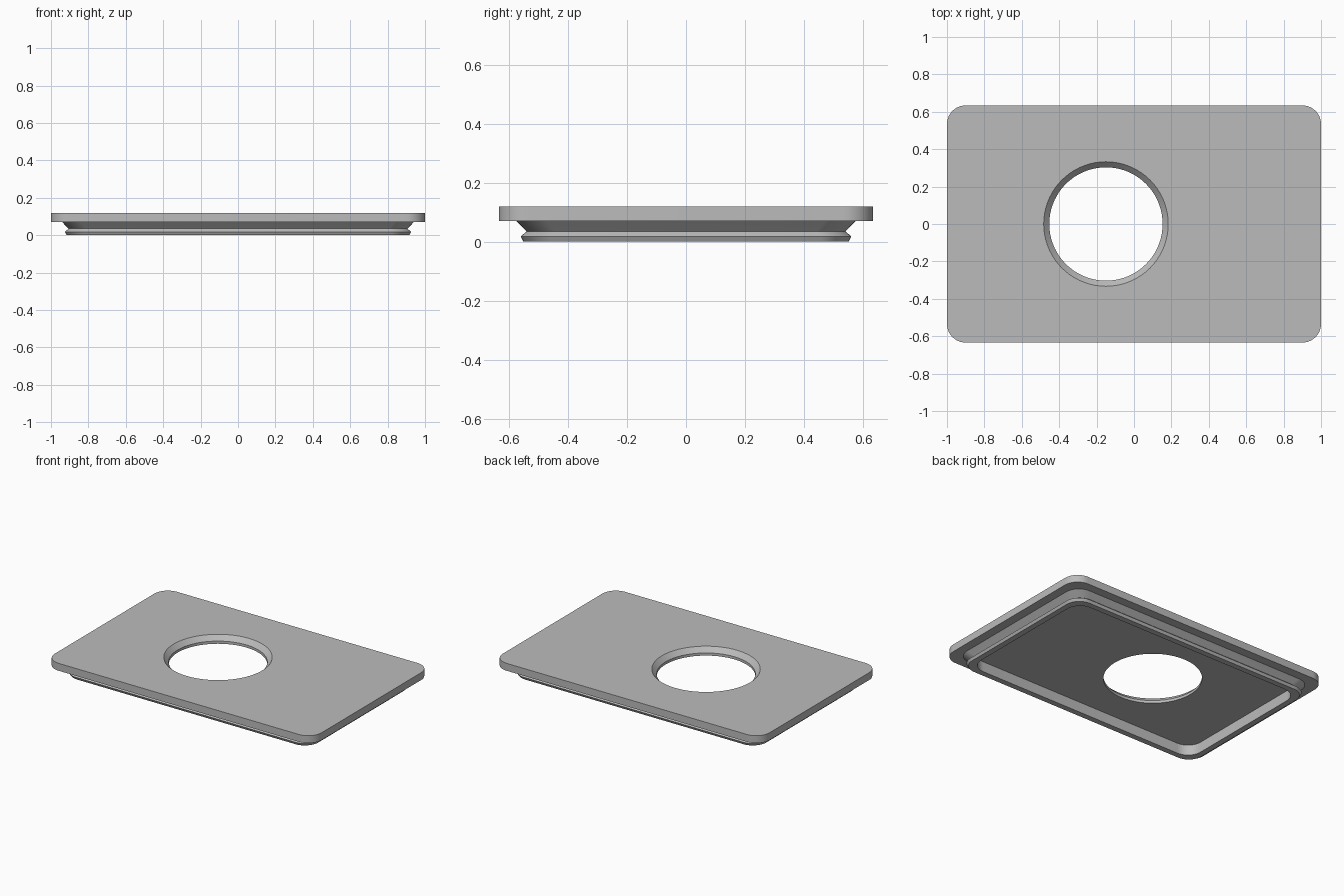
import bpy
import bmesh
from math import cos, sin, pi

cube = bpy.data.objects.get("Cube")
if cube:
    bpy.data.objects.remove(cube)

grey = bpy.data.materials.new("Light grey")
grey.use_nodes = True
colour = (0.5, 0.5, 0.5, 1)
grey.diffuse_color = colour
grey.node_tree.nodes["Principled BSDF"].inputs["Base Color"].default_value = colour

HALF_X, HALF_Y = 1.0, 0.634
HOLE_X = -0.15
CORNER_STEPS, HOLE_STEPS = 10, 72


def rounded_rectangle(bm, inset, z, radius):
    """Ring of vertices round a rectangle inset from the plate's outline."""
    ring = []
    for quarter, (sx, sy) in enumerate([(1, 1), (-1, 1), (-1, -1), (1, -1)]):
        cx = sx * (HALF_X - inset - radius)
        cy = sy * (HALF_Y - inset - radius)
        for i in range(CORNER_STEPS + 1):
            a = (quarter + i / CORNER_STEPS) * pi / 2
            ring.append(bm.verts.new((cx + radius * cos(a), cy + radius * sin(a), z)))
    return ring


def circle(bm, radius, z):
    angles = [2 * pi * i / HOLE_STEPS for i in range(HOLE_STEPS)]
    return [bm.verts.new((HOLE_X + radius * cos(a), radius * sin(a), z)) for a in angles]


def loft(bm, rings):
    """Join each ring to the next with quads."""
    for a, b in zip(rings, rings[1:]):
        for i in range(len(a)):
            j = (i + 1) % len(a)
            bm.faces.new((a[i], a[j], b[j], b[i]))


def ring_edges(bm, ring):
    pairs = zip(ring, ring[1:] + ring[:1])
    return [bm.edges.get(p) or bm.edges.new(p) for p in pairs]


bm = bmesh.new()

# Outside: plate edge, underside, grooved rim and recess wall (inset, z, radius)
profile = [
    (0.0, 0.12, 0.1), (0.0, 0.07, 0.1),      # plate edge
    (0.06, 0.07, 0.1), (0.094, 0.035, 0.1),  # groove
    (0.074, 0.018, 0.1), (0.083, 0.0, 0.1),  # snap lip
    (0.122, 0.0, 0.1), (0.122, 0.07, 0.1),   # recess wall
]
outer = [rounded_rectangle(bm, *p) for p in profile]
loft(bm, outer)

# Hole: countersink, then a straight wall
hole = [circle(bm, r, z) for r, z in ((0.333, 0.12), (0.303, 0.088), (0.303, 0.07))]
loft(bm, hole)

# Flat top and recess ceiling, each filled between the outline and the hole
for outline, opening in ((outer[0], hole[0]), (outer[-1], hole[-1])):
    edges = ring_edges(bm, outline) + ring_edges(bm, opening)
    bmesh.ops.triangle_fill(bm, edges=edges, use_beauty=True)

bmesh.ops.recalc_face_normals(bm, faces=bm.faces)
mesh = bpy.data.meshes.new("lid_plate")
bm.to_mesh(mesh)
bm.free()
mesh.materials.append(grey)

lid = bpy.data.objects.new("lid_plate", mesh)
bpy.context.collection.objects.link(lid)
bpy.context.view_layer.objects.active = lid
lid.select_set(True)
bpy.ops.object.shade_smooth_by_angle(angle=pi / 6)
